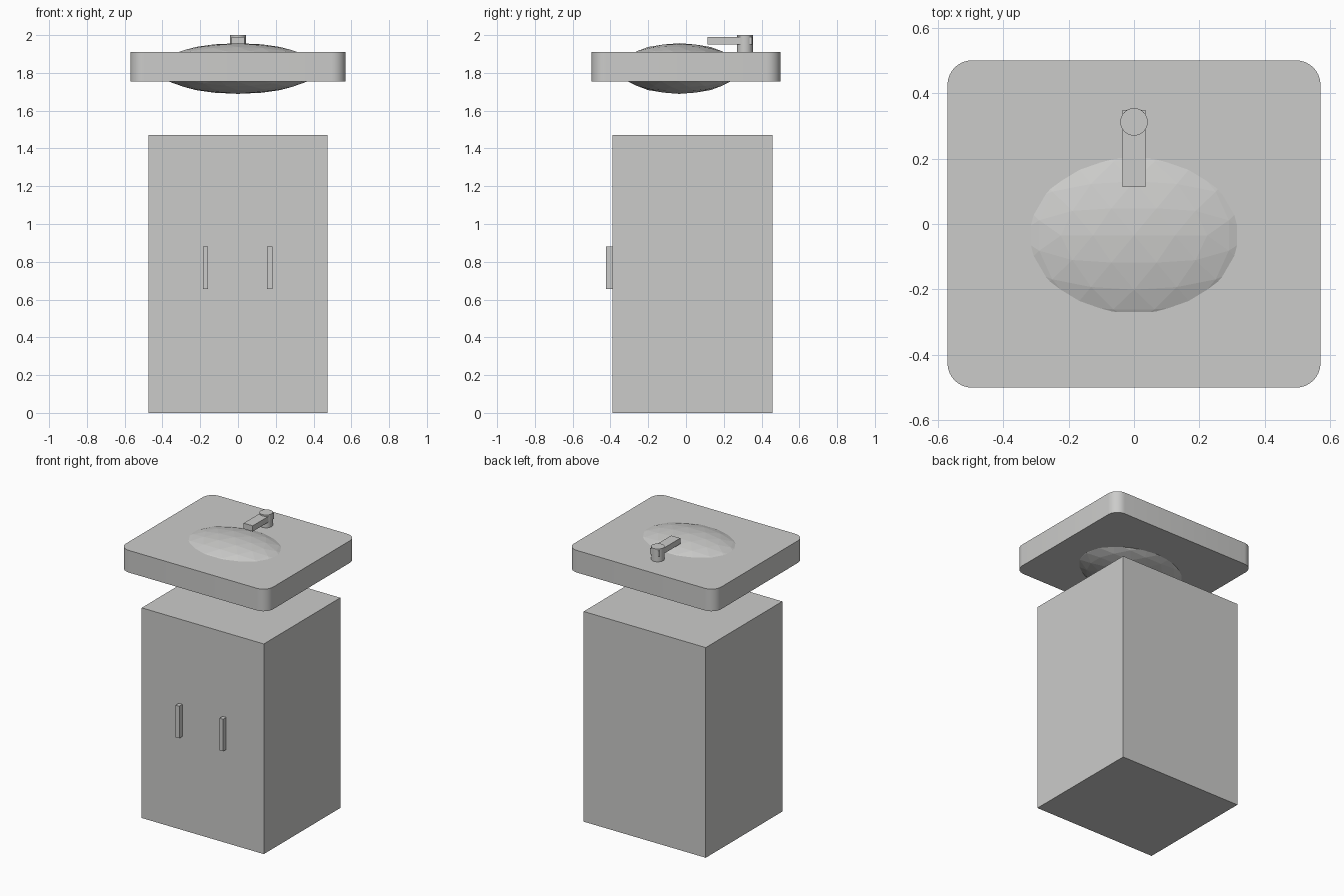
import bpy, bmesh
from math import radians
from mathutils import Matrix, Vector

cube = bpy.data.objects.get("Cube")
if cube:
    bpy.data.objects.remove(cube, do_unlink=True)

grey = bpy.data.materials.new("light_grey")
grey.use_nodes = True
colour = (0.6, 0.6, 0.59, 1)
grey.diffuse_color = colour
grey.node_tree.nodes["Principled BSDF"].inputs["Base Color"].default_value = colour


def finish(name, bm):
    mesh = bpy.data.meshes.new(name)
    bm.to_mesh(mesh)
    bm.free()
    mesh.materials.append(grey)
    obj = bpy.data.objects.new(name, mesh)
    bpy.context.collection.objects.link(obj)
    return obj


def box(name, low, high, corner=0):
    """Box between two corners, with optionally rounded vertical edges."""
    low, high = Vector(low), Vector(high)
    bm = bmesh.new()
    bmesh.ops.create_cube(bm, size=1, matrix=Matrix.Translation((low + high) / 2)
                          @ Matrix.Diagonal((high - low).to_4d()))
    if corner:
        upright = [e for e in bm.edges
                   if abs(e.verts[0].co.z - e.verts[1].co.z) > 0.01]
        bmesh.ops.bevel(bm, geom=upright, offset=corner, segments=8,
                        profile=0.5, affect='EDGES')
    return finish(name, bm)


def smooth(obj):
    bpy.ops.object.select_all(action='DESELECT')
    obj.select_set(True)
    bpy.context.view_layer.objects.active = obj
    bpy.ops.object.shade_smooth_by_angle(angle=radians(30))


# Cabinet and its two door handles
box("cabinet", (-0.473, -0.39, 0), (0.473, 0.457, 1.472))
for side, x in (("left", 0.168), ("right", -0.172)):
    box(side + "_handle", (x - 0.014, -0.424, 0.655), (x + 0.014, -0.385, 0.88))

# Counter slab with rounded corners
smooth(box("countertop", (-0.57, -0.5, 1.755), (0.57, 0.5, 1.91), 0.075))

# Faceted basin bulging through the slab, an edge midpoint at its pole
bm = bmesh.new()
bmesh.ops.create_icosphere(
    bm, subdivisions=3, radius=1,
    matrix=Matrix.Translation((0, -0.035, 1.823))
    @ Matrix.Diagonal((0.425, 0.315, 0.134, 1))
    @ Matrix.Rotation(radians(-31.717), 4, 'Y'))
finish("basin", bm)

# Tap: round post with a square spout through it
bm = bmesh.new()
bmesh.ops.create_cone(bm, cap_ends=True, segments=32, radius1=0.042, radius2=0.042,
                      depth=0.1, matrix=Matrix.Translation((0, 0.312, 1.95)))
smooth(finish("tap_post", bm))
box("tap_spout", (-0.035, 0.113, 1.95), (0.035, 0.349, 1.99))
